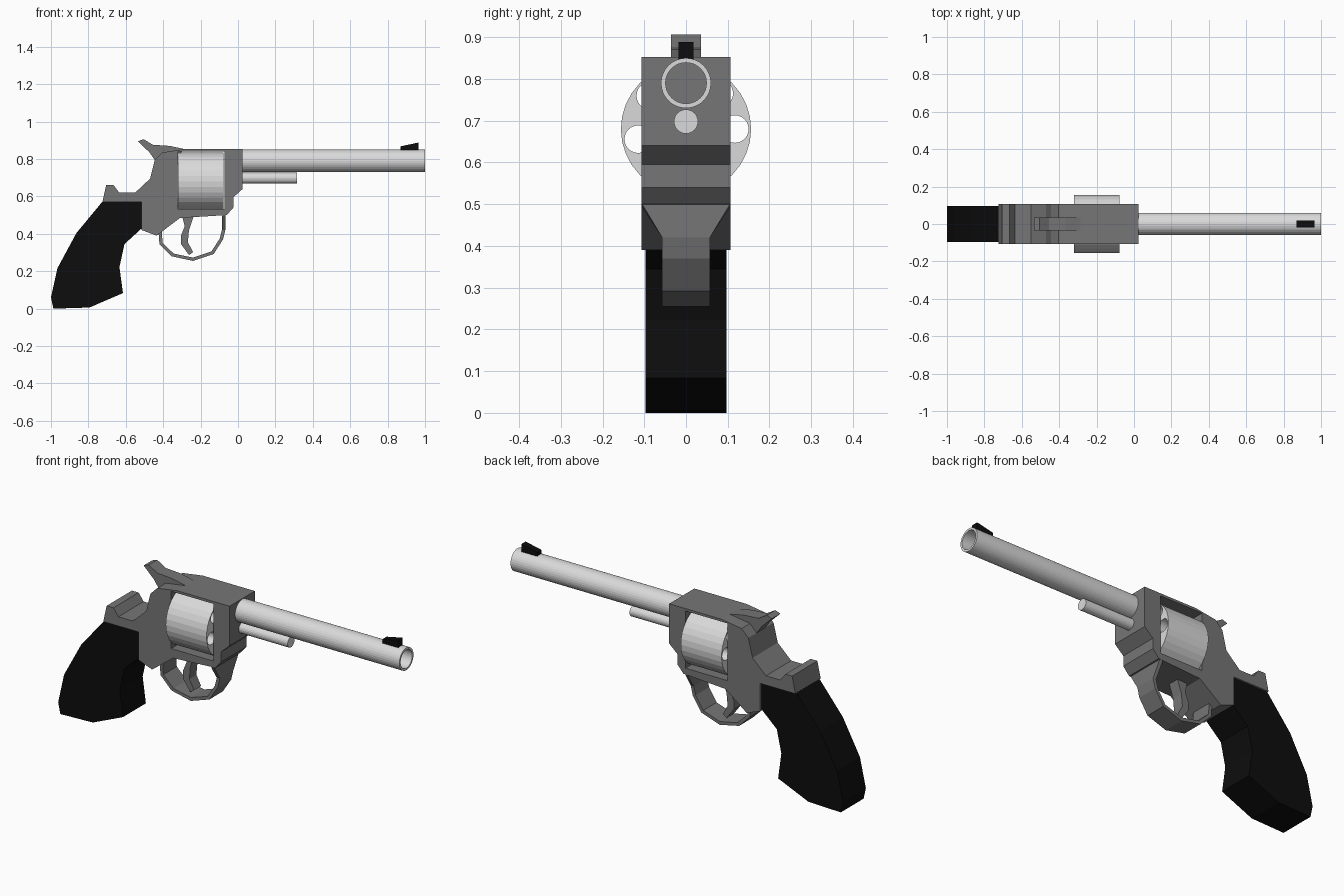
import bpy, bmesh
from math import cos, sin, pi, radians
from mathutils import Matrix, Vector

if "Cube" in bpy.data.objects:
    bpy.data.objects.remove(bpy.data.objects["Cube"], do_unlink=True)


def material(name, rgb):
    m = bpy.data.materials.new(name)
    m.use_nodes = True
    m.diffuse_color = (*rgb, 1)
    m.node_tree.nodes["Principled BSDF"].inputs["Base Color"].default_value = (*rgb, 1)
    return m


GUNMETAL = material("dark grey steel", (0.18, 0.18, 0.18))
SILVER = material("bright steel", (0.70, 0.70, 0.70))
BLACK = material("black", (0.004, 0.004, 0.004))


def finish(name, bm, mat):
    bmesh.ops.recalc_face_normals(bm, faces=bm.faces)
    mesh = bpy.data.meshes.new(name)
    bm.to_mesh(mesh)
    bm.free()
    mesh.materials.append(mat)
    ob = bpy.data.objects.new(name, mesh)
    bpy.context.collection.objects.link(ob)
    return ob


def plate(name, outline, half, mat):
    """Side outline (x, z) extruded to both sides of the middle plane."""
    bm = bmesh.new()
    face = bm.faces.new([bm.verts.new((x, -half, z)) for x, z in outline])
    out = bmesh.ops.extrude_face_region(bm, geom=[face])
    moved = [v for v in out["geom"] if isinstance(v, bmesh.types.BMVert)]
    bmesh.ops.translate(bm, verts=moved, vec=(0, 2 * half, 0))
    return finish(name, bm, mat)


def add_rod(bm, x0, x1, y, z, r, sides=32):
    """Solid round bar lying along x."""
    place = Matrix.Translation(((x0 + x1) / 2, y, z)) @ Matrix.Rotation(pi / 2, 4, "Y")
    bmesh.ops.create_cone(bm, cap_ends=True, segments=sides, radius1=r, radius2=r,
                          depth=x1 - x0, matrix=place)


def loft(name, rings, mat, closed=False):
    """Skin a list of equal rings; cap the ends unless the loop is closed."""
    bm = bmesh.new()
    loops = [[bm.verts.new(p) for p in ring] for ring in rings]
    n = len(loops[0])
    pairs = list(zip(loops, loops[1:])) + ([(loops[-1], loops[0])] if closed else [])
    for a, b in pairs:
        for i in range(n):
            j = (i + 1) % n
            bm.faces.new((a[i], a[j], b[j], b[i]))
    if not closed:
        bm.faces.new(loops[0])
        bm.faces.new(loops[-1])
    return finish(name, bm, mat)


def cut(target, cutter):
    mod = target.modifiers.new("cut", "BOOLEAN")
    mod.operation = "DIFFERENCE"
    mod.solver = "EXACT"
    mod.object = cutter
    bpy.context.view_layer.objects.active = target
    bpy.ops.object.modifier_apply(modifier=mod.name)
    bpy.data.objects.remove(cutter, do_unlink=True)


# Frame with an open window for the drum
frame = plate("frame", [
    (0.025, 0.853), (0.025, 0.64), (-0.025, 0.595), (-0.025, 0.54), (-0.06, 0.5),
    (-0.31, 0.485), (-0.435, 0.39), (-0.515, 0.42), (-0.515, 0.57), (-0.725, 0.57),
    (-0.705, 0.66), (-0.665, 0.66), (-0.635, 0.62), (-0.55, 0.62), (-0.47, 0.695),
    (-0.445, 0.795), (-0.405, 0.835), (-0.285, 0.853)], 0.107, GUNMETAL)
window = plate("window_cutter", [(-0.322, 0.533), (-0.072, 0.533),
                                 (-0.072, 0.84), (-0.322, 0.84)], 0.3, GUNMETAL)
cut(frame, window)

# Drum with bored chambers
DRUM_Z = 0.68
bm = bmesh.new()
add_rod(bm, -0.32, -0.078, 0, DRUM_Z, 0.156)
drum = finish("drum", bm, SILVER)
bm = bmesh.new()
for angle in (0, 47, 92, 137, 192, 245, 302):
    a = radians(angle)
    add_rod(bm, -0.5, 0.1, 0.117 * cos(a), DRUM_Z + 0.117 * sin(a), 0.033, 24)
cut(drum, finish("chamber_cutter", bm, SILVER))

# Hollow barrel
def circle(x, r, n=32):
    return [(x, r * cos(2 * pi * i / n), 0.79 + r * sin(2 * pi * i / n)) for i in range(n)]


loft("barrel", [circle(0.025, 0.06), circle(1.0, 0.06),
                circle(1.0, 0.049), circle(0.025, 0.049)], SILVER, closed=True)

# Ejector rod under the barrel
bm = bmesh.new()
add_rod(bm, 0.02, 0.315, 0, 0.698, 0.029, 24)
finish("ejector_rod", bm, SILVER)

# Front sight
plate("front_sight", [(0.87, 0.845), (0.965, 0.845), (0.965, 0.888), (0.87, 0.868)],
      0.018, BLACK)

# Hammer
plate("hammer", [
    (-0.535, 0.895), (-0.505, 0.906), (-0.455, 0.876), (-0.365, 0.87), (-0.285, 0.853),
    (-0.33, 0.81), (-0.43, 0.78), (-0.445, 0.795), (-0.475, 0.837)], 0.036, GUNMETAL)

# Grip
plate("grip", [
    (-0.725, 0.572), (-0.514, 0.572), (-0.514, 0.43), (-0.607, 0.345), (-0.634, 0.222),
    (-0.615, 0.083), (-0.794, 0.006), (-0.987, 0.0), (-1.0, 0.06), (-0.965, 0.217),
    (-0.864, 0.404)], 0.097, BLACK)

# Trigger
plate("trigger", [
    (-0.3, 0.5), (-0.235, 0.5), (-0.262, 0.42), (-0.268, 0.355), (-0.24, 0.302),
    (-0.262, 0.287), (-0.305, 0.345), (-0.305, 0.39), (-0.285, 0.44)], 0.03, GUNMETAL)

# Trigger guard: a bent strap that widens where it meets the frame
path = [(-0.425, 0.41, 0.057), (-0.42, 0.345, 0.057), (-0.355, 0.28, 0.057),
        (-0.24, 0.255, 0.057), (-0.13, 0.292, 0.057), (-0.08, 0.37, 0.057),
        (-0.068, 0.42, 0.057), (-0.068, 0.503, 0.107)]
middle = Vector((-0.245, 0.42))
rings = []
for x, z, w in path:
    inward = (middle - Vector((x, z))).normalized() * 0.018
    xi, zi = x + inward.x, z + inward.y
    rings.append([(x, -w, z), (x, w, z), (xi, w, zi), (xi, -w, zi)])
loft("trigger_guard", rings, GUNMETAL)
